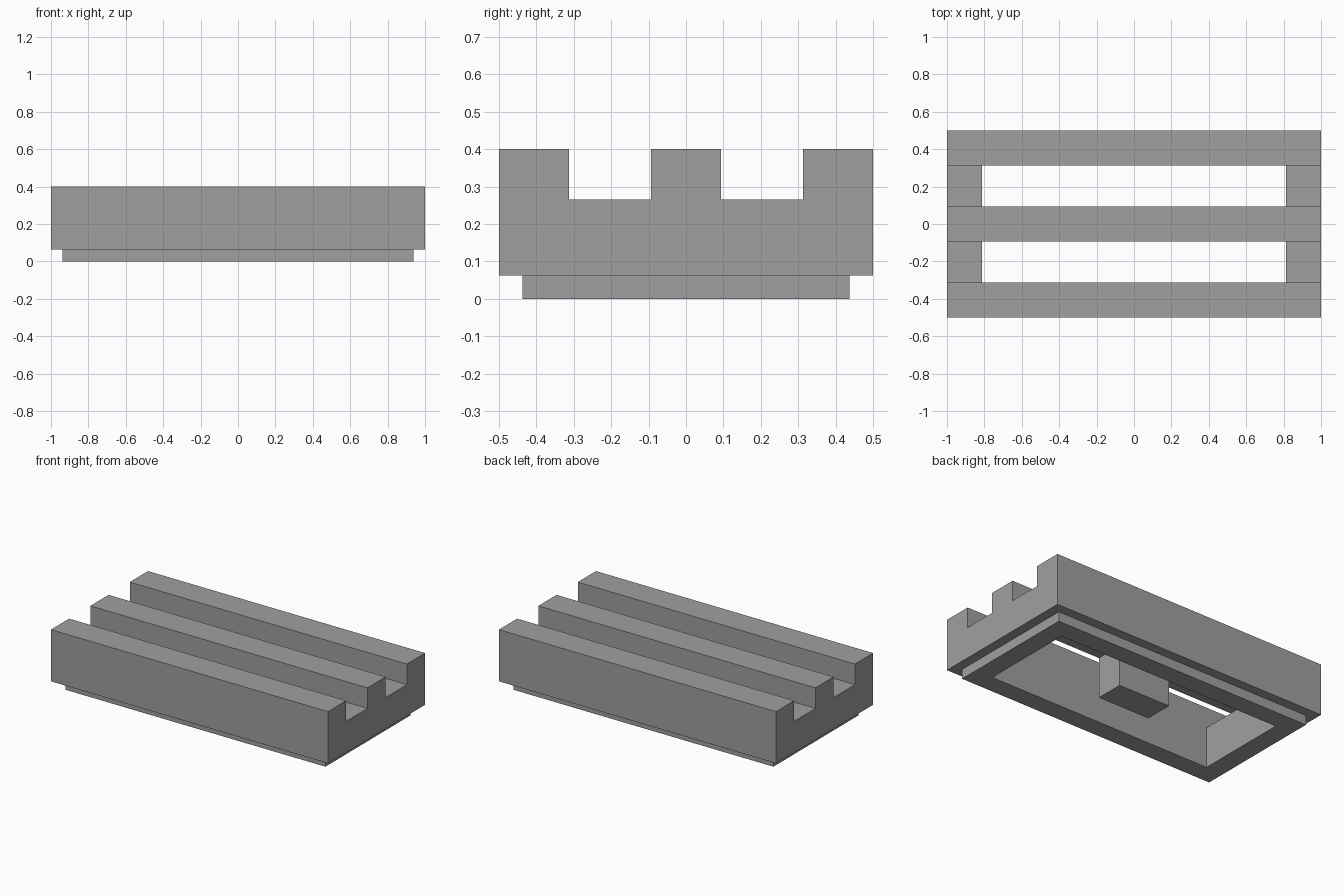
import bpy
import bmesh
from itertools import product
from mathutils import Vector

cube = bpy.data.objects.get("Cube")
if cube:
    bpy.data.objects.remove(cube, do_unlink=True)

grey = bpy.data.materials.new("plain grey")
grey.use_nodes = True
grey.diffuse_color = (0.35, 0.35, 0.35, 1)
grey.node_tree.nodes["Principled BSDF"].inputs["Base Color"].default_value = (0.35, 0.35, 0.35, 1)

LIP = 0.0625      # foot height and inset
FLOOR = 0.2656    # groove floor
TOP = 0.4
IN_X, IN_Y = 0.8125, 0.3125   # inner opening
RAIL = 0.0938     # half width of the middle rail


def ring(x, y, z0, z1):
    """Four blocks framing the inner opening."""
    blocks = []
    for s in (-1, 1):
        a, b = sorted((s * IN_X, s * x))
        c, d = sorted((s * IN_Y, s * y))
        blocks += [((a, -y, z0), (b, y, z1)), ((-x, c, z0), (x, d, z1))]
    return blocks


def welded_blocks(name, blocks):
    """Union of boxes as one shell, without inner faces."""
    cuts = [sorted({p[i] for b in blocks for p in b}) for i in range(3)]

    def filled(cell):
        if any(not 0 <= cell[i] < len(cuts[i]) - 1 for i in range(3)):
            return False
        mid = [(cuts[i][cell[i]] + cuts[i][cell[i] + 1]) / 2 for i in range(3)]
        return any(all(lo[i] < mid[i] < hi[i] for i in range(3)) for lo, hi in blocks)

    bm = bmesh.new()
    for cell in product(*(range(len(c) - 1) for c in cuts)):
        if not filled(cell):
            continue
        for axis, side in product(range(3), (0, 1)):
            near = list(cell)
            near[axis] += 2 * side - 1
            if filled(near):
                continue
            u, v = (axis + 1) % 3, (axis + 2) % 3
            corners = []
            for du, dv in ((0, 0), (1, 0), (1, 1), (0, 1)):
                p = Vector()
                p[axis] = cuts[axis][cell[axis] + side]
                p[u] = cuts[u][cell[u] + du]
                p[v] = cuts[v][cell[v] + dv]
                corners.append(bm.verts.new(p))
            bm.faces.new(corners if side else corners[::-1])
    bmesh.ops.remove_doubles(bm, verts=bm.verts[:], dist=0.0001)
    bmesh.ops.dissolve_limit(bm, angle_limit=0.01, verts=bm.verts[:], edges=bm.edges[:])
    mesh = bpy.data.meshes.new(name)
    bm.to_mesh(mesh)
    bm.free()
    mesh.materials.append(grey)
    obj = bpy.data.objects.new(name, mesh)
    bpy.context.collection.objects.link(obj)


# Inset foot and main frame
foot = ring(1 - LIP, 0.5 - LIP, 0, LIP)
frame = ring(1, 0.5, LIP, FLOOR)

# Three long rails on top
rails = [((-1, a, FLOOR), (1, b, TOP))
         for a, b in ((-0.5, -IN_Y), (-RAIL, RAIL), (IN_Y, 0.5))]

# Support under the middle rail
support = [((-0.1875, -RAIL, 0), (0.1875, RAIL, FLOOR))]

welded_blocks("grille_plate", foot + frame + rails + support)
